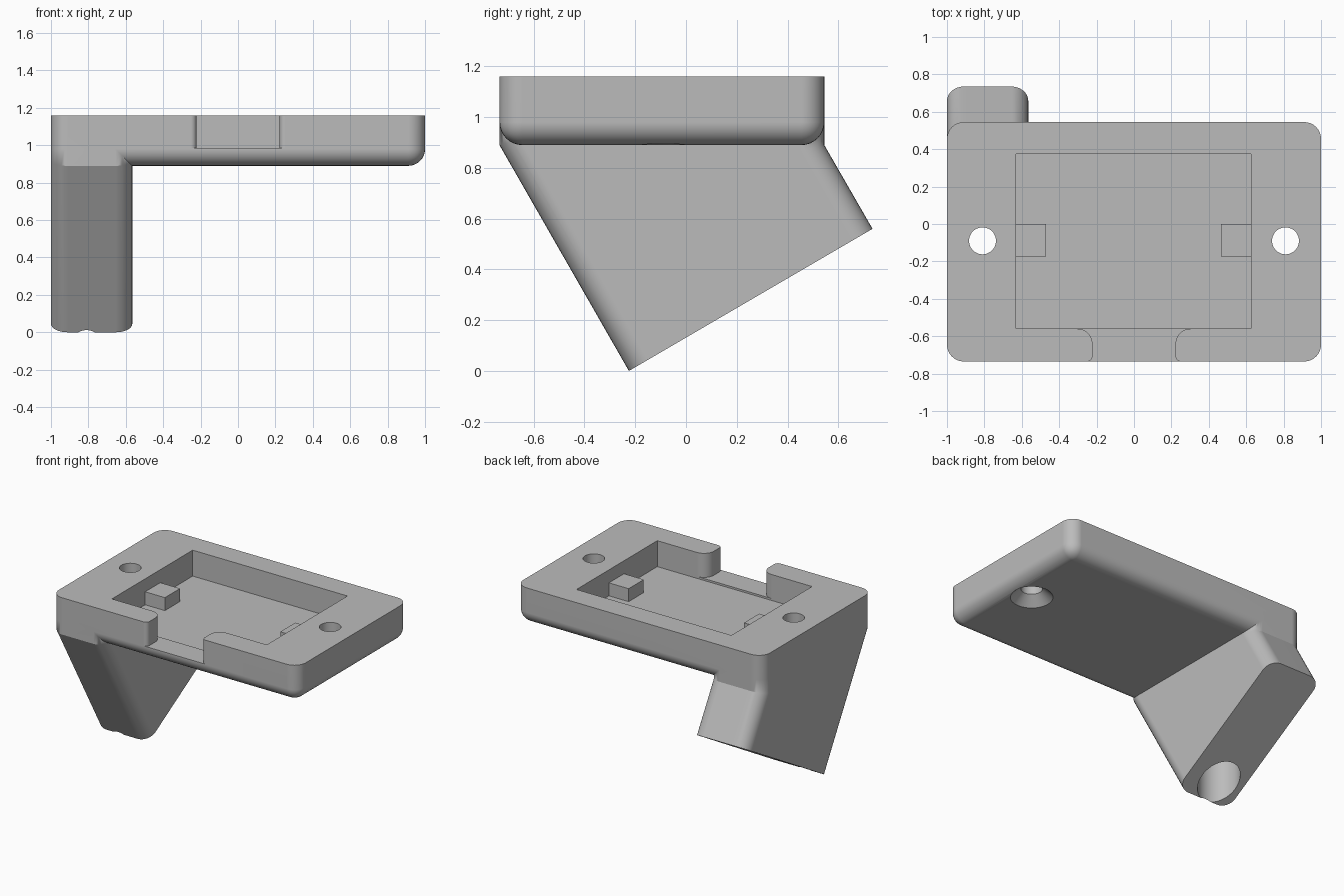
import bpy, bmesh, math

cube = bpy.data.objects.get("Cube")
if cube:
    bpy.data.objects.remove(cube, do_unlink=True)

# Main dimensions
FRONT, BACK = -0.735, 0.545
BASE, TOP = 0.89, 1.16
ROUND = 0.09
HOLE_X, HOLE_Y = 0.81, -0.09

grey = bpy.data.materials.new("plain_grey")
grey.use_nodes = True
COLOUR = (0.5, 0.5, 0.5, 1)
grey.diffuse_color = COLOUR
grey.node_tree.nodes["Principled BSDF"].inputs["Base Color"].default_value = COLOUR


def finish(name, bm):
    bmesh.ops.recalc_face_normals(bm, faces=bm.faces[:])
    mesh = bpy.data.meshes.new(name)
    bm.to_mesh(mesh)
    bm.free()
    mesh.materials.append(grey)
    obj = bpy.data.objects.new(name, mesh)
    bpy.context.collection.objects.link(obj)
    return obj


def prism(points, axis, start, end):
    """Extrude a 2D outline along x (yz outline) or z (xy outline)."""
    bm = bmesh.new()
    place = {"x": lambda p: (start, *p), "z": lambda p: (*p, start)}[axis]
    face = bm.faces.new([bm.verts.new(place(p)) for p in points])
    geom = bmesh.ops.extrude_face_region(bm, geom=[face])["geom"]
    d = end - start
    move = (d, 0, 0) if axis == "x" else (0, 0, d)
    verts = [g for g in geom if isinstance(g, bmesh.types.BMVert)]
    bmesh.ops.translate(bm, verts=verts, vec=move)
    bmesh.ops.recalc_face_normals(bm, faces=bm.faces[:])
    return bm


def box(x0, x1, y0, y1, z0, z1):
    return prism([(x0, y0), (x1, y0), (x1, y1), (x0, y1)], "z", z0, z1)


def round_edges(bm, test):
    edges = [e for e in bm.edges if test(*[v.co for v in e.verts])]
    bmesh.ops.bevel(bm, geom=edges, offset=ROUND, segments=8, profile=0.5,
                    affect="EDGES", clamp_overlap=False)


def combine(target, other, operation):
    mod = target.modifiers.new(operation.lower(), "BOOLEAN")
    mod.operation, mod.solver, mod.object = operation, "EXACT", other
    select(target)
    bpy.ops.object.modifier_apply(modifier=mod.name)
    bpy.data.objects.remove(other, do_unlink=True)


def select(obj):
    bpy.ops.object.select_all(action="DESELECT")
    obj.select_set(True)
    bpy.context.view_layer.objects.active = obj


def arc(cx, cy, r, a0, a1, n=8):
    angles = [math.radians(a0 + (a1 - a0) * i / n) for i in range(n + 1)]
    return [(cx + r * math.cos(a), cy + r * math.sin(a)) for a in angles]


# Tray: rounded upright corners and rounded lower rim, sharp upper rim
bm = box(-1, 1, FRONT, BACK, BASE, TOP)
round_edges(bm, lambda a, b: min(a.z, b.z) < BASE + 0.01)
tray = finish("tray_with_leg", bm)

# Leg: slanted prism with rounded long edges
outline = [(FRONT, 1.05), (FRONT, BASE), (-0.225, 0), (0.735, 0.56),
           (BACK, BASE), (BACK, 1.05)]
bm = prism(outline, "x", -1, -0.565)
round_edges(bm, lambda a, b: abs(a.x - b.x) < 0.01 and abs(a.z - b.z) > 0.1
            and abs(a.y - b.y) < 0.6)
combine(tray, finish("leg", bm), "UNION")

# Pocket
combine(tray, finish("pocket_cutter", box(-0.63, 0.625, -0.56, 0.375, 0.97, 1.3)),
        "DIFFERENCE")

# Front opening with rounded wall ends
HALF, BIG, SMALL = 0.222, 0.08, 0.03
side = [(HALF + SMALL, FRONT - 0.1)]
side += arc(HALF + SMALL, FRONT + SMALL, SMALL, 270, 180)
side += arc(HALF + BIG, -0.56 - BIG, BIG, 180, 90)
side += [(HALF + BIG, -0.54)]
opening = side + [(-x, y) for x, y in reversed(side)]
combine(tray, finish("opening_cutter", prism(opening, "z", 0.984, 1.3)), "DIFFERENCE")

# Countersunk screw holes, with an access bore down through the leg
bore = [(0.072, 1.3), (0.072, 0.955), (0.142, BASE), (0.142, -0.2)]
SIDES = 48
for x in (-HOLE_X, HOLE_X):
    bm = bmesh.new()
    rings = []
    for r, z in bore:
        rings.append([bm.verts.new((px, py, z)) for px, py in
                      arc(x, HOLE_Y, r, 0, 360, SIDES)[:-1]])
    for upper, lower in zip(rings, rings[1:]):
        for i in range(SIDES):
            j = (i + 1) % SIDES
            bm.faces.new((upper[i], upper[j], lower[j], lower[i]))
    bm.faces.new(rings[0])
    bm.faces.new(rings[-1])
    combine(tray, finish("bore_cutter", bm), "DIFFERENCE")

# Smooth rounds, crisp edges, even flats
bm = bmesh.new()
bm.from_mesh(tray.data)
bmesh.ops.remove_doubles(bm, verts=bm.verts[:], dist=0.0002)
bm.to_mesh(tray.data)
bm.free()
select(tray)
bpy.ops.object.shade_smooth_by_angle(angle=math.radians(28))
weighted = tray.modifiers.new("even_normals", "WEIGHTED_NORMAL")
weighted.keep_sharp = True

# Locating blocks on the pocket floor
for name, x0, x1 in (("right_block", -0.635, -0.47), ("left_block", 0.465, 0.63)):
    finish(name, box(x0, x1, -0.175, 0, 0.96, 1.065))
